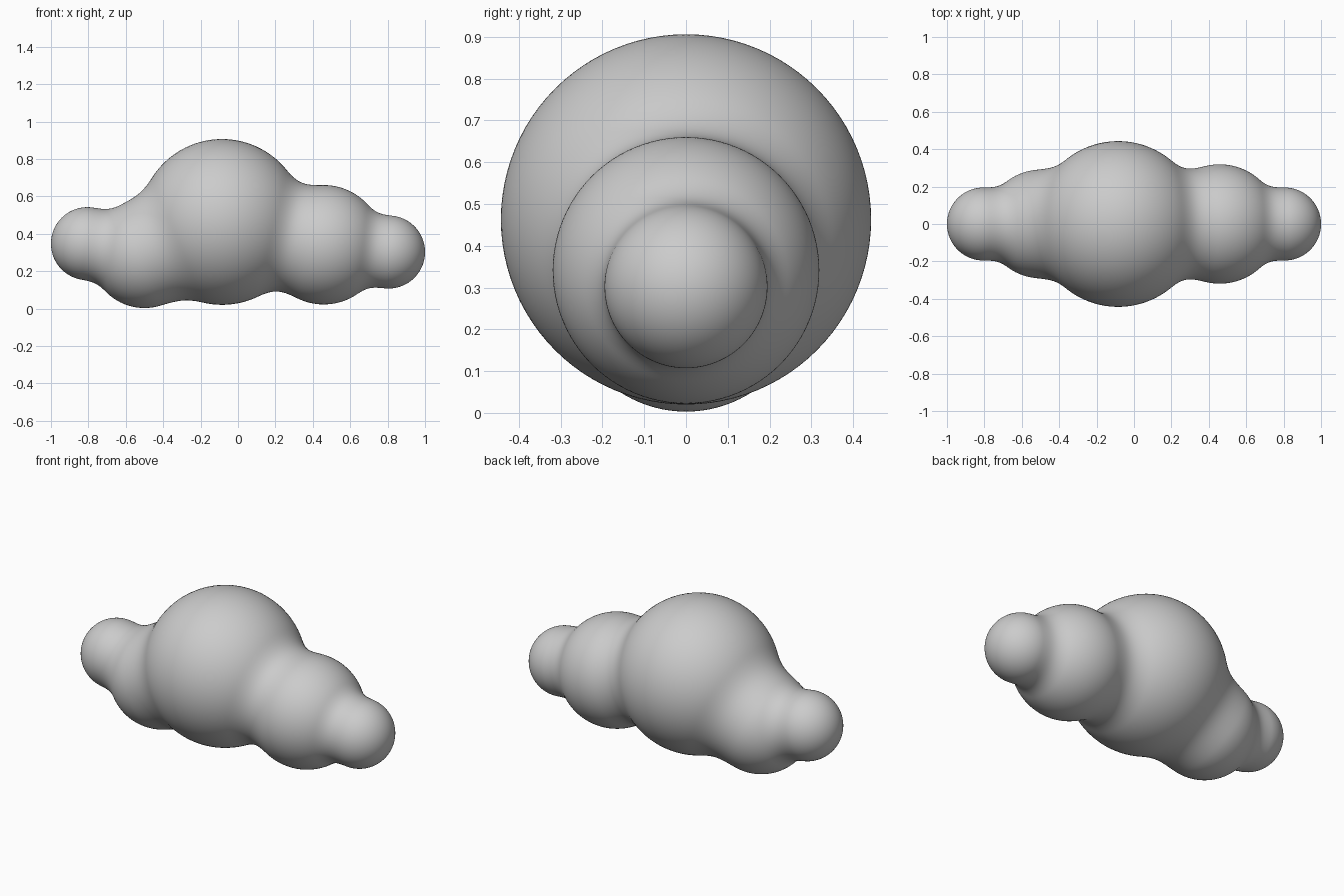
import bpy, bmesh, math

if "Cube" in bpy.data.objects:
    bpy.data.objects.remove(bpy.data.objects["Cube"])

# Puffs along the x axis: centre x, centre z, radius
PUFFS = [(-0.805, 0.347, 0.195), (-0.50, 0.293, 0.29), (-0.085, 0.463, 0.443),
         (0.458, 0.341, 0.319), (0.805, 0.302, 0.195)]
BLEND = [0.08, 0.12, 0.13, 0.085]      # softness of each join
RINGS, SEGS = 220, 96


def field(x, y, z):
    """Distance to the softly merged puffs (negative inside)."""
    d = None
    for i, (cx, cz, r) in enumerate(PUFFS):
        e = math.sqrt((x - cx) ** 2 + y * y + (z - cz) ** 2) - r
        if d is None:
            d = e
        else:
            k = BLEND[i - 1]
            h = max(k - abs(d - e), 0.0) / k
            d = min(d, e) - h * h * k * 0.25
    return d


def axis_z(x):
    """Height of the line through the puff centres."""
    if x <= PUFFS[0][0]:
        return PUFFS[0][1]
    for (x0, z0, _), (x1, z1, _) in zip(PUFFS, PUFFS[1:]):
        if x <= x1:
            return z0 + (z1 - z0) * (x - x0) / (x1 - x0)
    return PUFFS[-1][1]


def reach(x, zc, c, s):
    """Distance from the centre line to the surface."""
    lo, hi = 0.0, 0.6
    for _ in range(20):
        m = (lo + hi) / 2
        if field(x, m * c, zc + m * s) < 0:
            lo = m
        else:
            hi = m
    return lo


# Cloud body: rings skinned from end to end
bm = bmesh.new()
rings = []
for i in range(1, RINGS):
    x = -math.cos(math.pi * i / RINGS)
    zc = axis_z(x)
    ring = []
    half = []
    for j in range(SEGS // 2 + 1):     # one side, mirrored over y
        a = -math.pi / 2 + 2 * math.pi * j / SEGS
        c, s = math.cos(a), math.sin(a)
        r = reach(x, zc, c, s)
        half.append((r * c, zc + r * s))
    full = half + [(-y, z) for y, z in half[-2:0:-1]]
    rings.append([bm.verts.new((x, y, z)) for y, z in full])

for a, b in zip(rings, rings[1:]):
    for j in range(SEGS):
        k = (j + 1) % SEGS
        bm.faces.new((a[j], a[k], b[k], b[j]))

# Rounded tips
for ring, x in ((rings[0], -1.0), (rings[-1], 1.0)):
    tip = bm.verts.new((x, 0, axis_z(x)))
    for j in range(SEGS):
        bm.faces.new((tip, ring[j], ring[(j + 1) % SEGS]))

bmesh.ops.recalc_face_normals(bm, faces=bm.faces)
for f in bm.faces:
    f.smooth = True
mesh = bpy.data.meshes.new("cloud")
bm.to_mesh(mesh)
bm.free()

mat = bpy.data.materials.new("light grey")
mat.diffuse_color = (0.6, 0.6, 0.6, 1)
mat.use_nodes = True
mat.node_tree.nodes["Principled BSDF"].inputs["Base Color"].default_value = mat.diffuse_color
mesh.materials.append(mat)
cloud = bpy.data.objects.new("cloud", mesh)
bpy.context.collection.objects.link(cloud)
